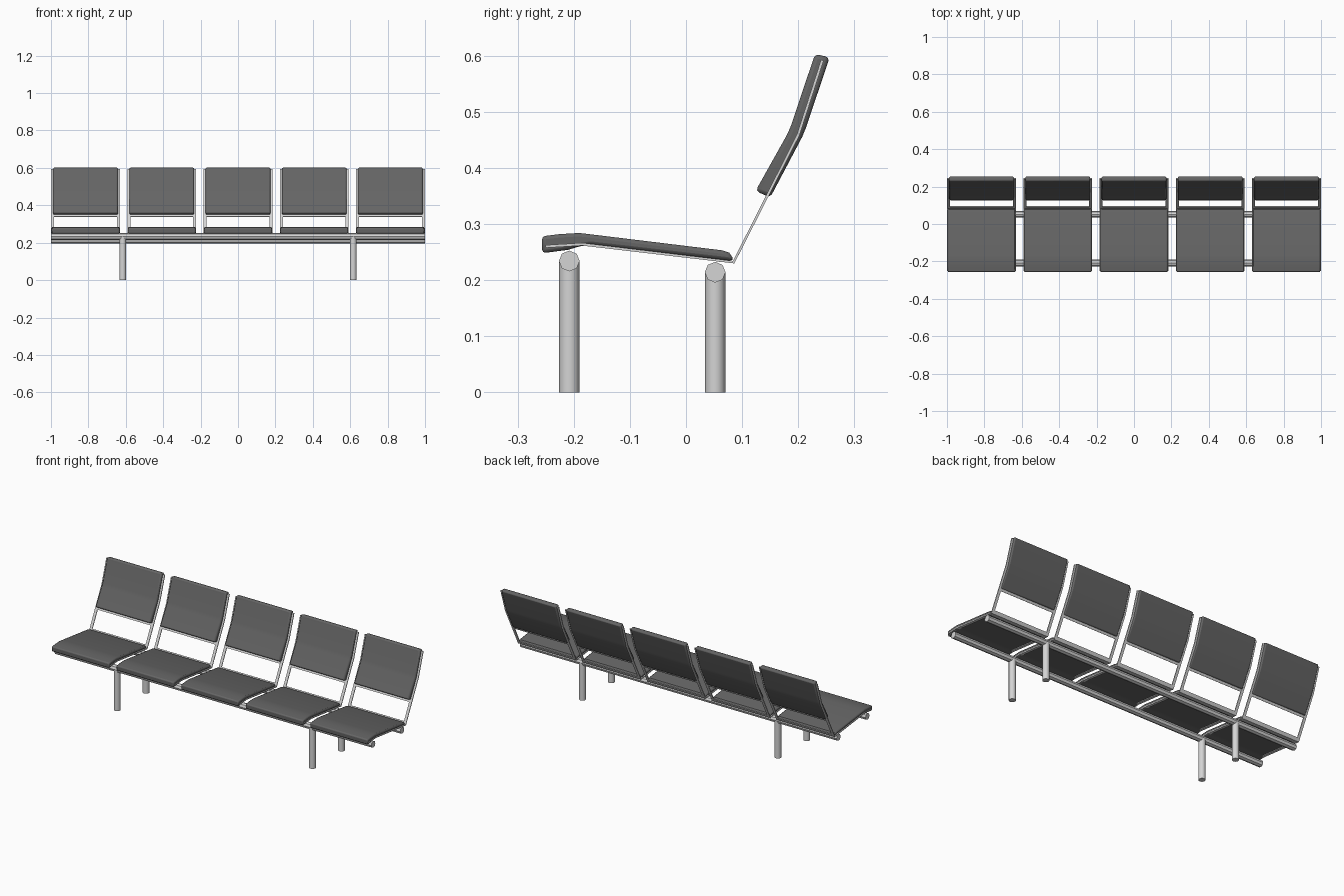
import bpy, bmesh
from mathutils import Vector

if "Cube" in bpy.data.objects:
    bpy.data.objects.remove(bpy.data.objects["Cube"])


def material(name, v):
    m = bpy.data.materials.new(name)
    m.diffuse_color = (v, v, v, 1)
    m.use_nodes = True
    m.node_tree.nodes["Principled BSDF"].inputs["Base Color"].default_value = m.diffuse_color
    return m


DARK = material("dark grey upholstery", 0.13)
LIGHT = material("light grey metal", 0.66)


def finish(bm, name, mat, bevel=0.0, segments=2):
    bmesh.ops.recalc_face_normals(bm, faces=bm.faces)
    me = bpy.data.meshes.new(name)
    bm.to_mesh(me)
    bm.free()
    me.materials.append(mat)
    ob = bpy.data.objects.new(name, me)
    bpy.context.collection.objects.link(ob)
    bpy.context.view_layer.objects.active = ob
    ob.select_set(True)
    bpy.ops.object.shade_smooth_by_angle(angle=0.6)
    ob.select_set(False)
    if bevel:
        b = ob.modifiers.new("soft edges", 'BEVEL')
        b.width = bevel
        b.segments = segments
        b.limit_method = 'ANGLE'
        b.angle_limit = 0.75
    return ob


def add_prism(bm, outline, x0, x1):
    """Extrude a closed (y, z) outline from x0 to x1."""
    face = bm.faces.new([bm.verts.new((x0, y, z)) for y, z in outline])
    out = bmesh.ops.extrude_face_region(bm, geom=[face])
    vs = [g for g in out["geom"] if isinstance(g, bmesh.types.BMVert)]
    bmesh.ops.translate(bm, verts=vs, vec=(x1 - x0, 0, 0))


def strip(path, t):
    """Thicken an open (y, z) path into a closed outline."""
    pts = [Vector(p) for p in path]
    left, right = [], []
    for i, p in enumerate(pts):
        d = (pts[min(i + 1, len(pts) - 1)] - pts[max(i - 1, 0)]).normalized()
        n = Vector((-d.y, d.x)) * t / 2
        left.append(p + n)
        right.append(p - n)
    return [tuple(p) for p in left + right[::-1]]


def tube(name, a, b, r, sides):
    a, b = Vector(a), Vector(b)
    bm = bmesh.new()
    bmesh.ops.create_cone(bm, cap_ends=True, segments=sides, radius1=r,
                          radius2=r, depth=(b - a).length)
    bm.transform((b - a).to_track_quat('Z', 'Y').to_matrix().to_4x4())
    bmesh.ops.translate(bm, verts=bm.verts, vec=(a + b) / 2)
    return finish(bm, name, LIGHT)


SEAT = [(-0.257, 0.278), (-0.225, 0.282), (-0.19, 0.284), (-0.165, 0.281),
        (0.065, 0.253), (0.077, 0.249), (0.086, 0.236), (0.075, 0.235),
        (-0.17, 0.263), (-0.19, 0.26), (-0.21, 0.254), (-0.256, 0.248)]
BACK = [(0.124, 0.359), (0.15, 0.347), (0.207, 0.455), (0.214, 0.472),
        (0.256, 0.597), (0.230, 0.603), (0.187, 0.475), (0.180, 0.459)]
FRAME = [(-0.25, 0.26), (-0.185, 0.264), (0.085, 0.232),
         (0.2, 0.459), (0.243, 0.592)]

for i in range(5):
    cx = (i - 2) * 0.4075
    # padded seat and backrest
    for name, prof, hw, bev in (("seat_cushion", SEAT, 0.181, 0.008),
                                ("back_cushion", BACK, 0.173, 0.007)):
        bm = bmesh.new()
        add_prism(bm, prof, cx - hw, cx + hw)
        finish(bm, name, DARK, bev)
    # bent flat-bar frame: two sides, rear fold and rail below the backrest
    bm = bmesh.new()
    for s in (-1, 1):
        add_prism(bm, strip(FRAME, 0.005), cx + s * 0.168, cx + s * 0.184)
    for path in ([(0.06, 0.2350), (0.085, 0.232), (0.093, 0.248)],
                 [(0.139, 0.339), (0.151, 0.362)]):
        add_prism(bm, strip(path, 0.0045), cx - 0.168, cx + 0.168)
    finish(bm, "seat_frame", LIGHT)

# long support rails and legs
for name, y, z in (("front", -0.208, 0.234), ("rear", 0.052, 0.214)):
    tube(name + "_rail", (-0.999, y, z), (0.999, y, z), 0.0185, 8)
    for s in (-1, 1):
        tube(name + "_leg", (s * 0.616, y, 0), (s * 0.616, y, z), 0.018, 16)
